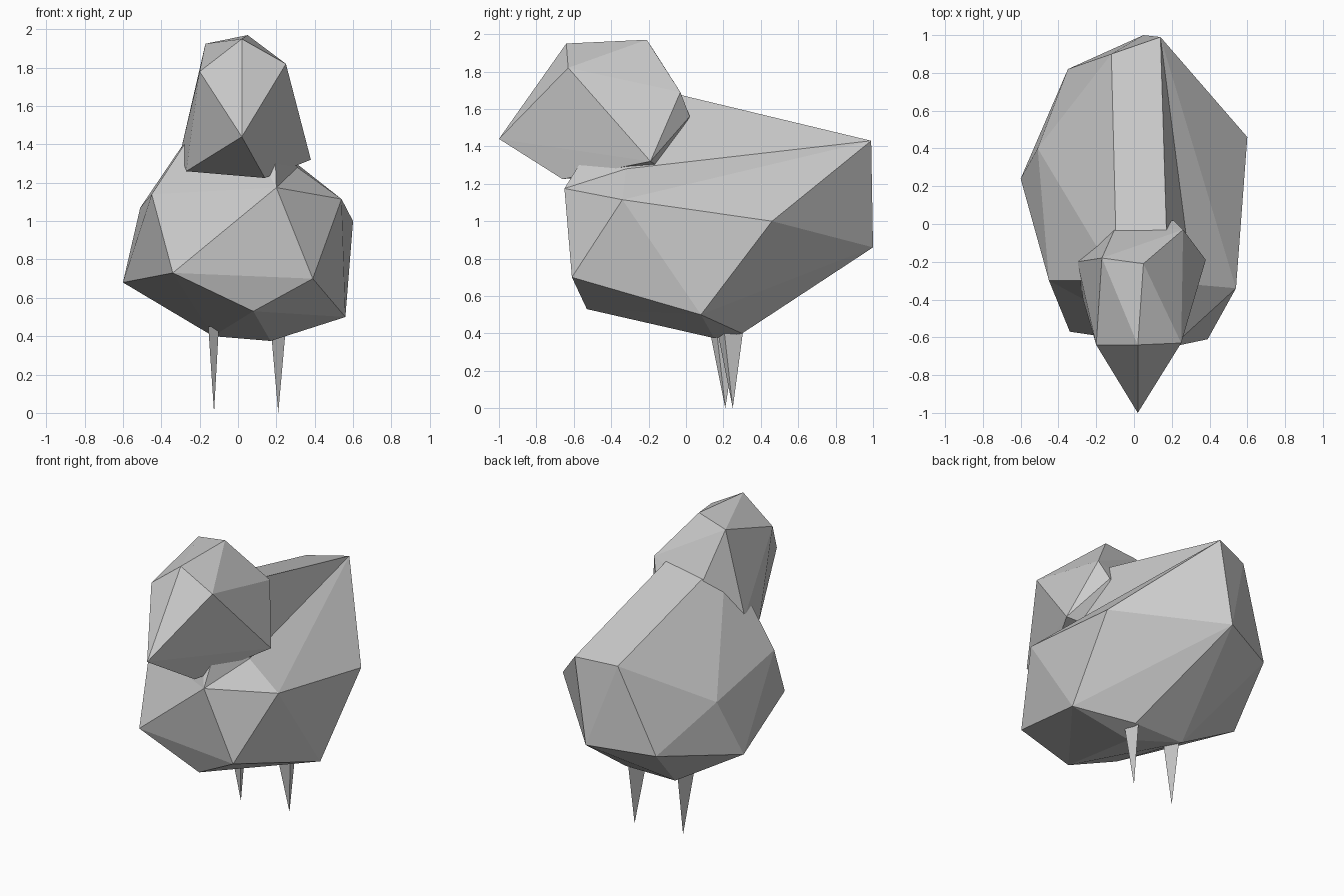
import bpy
import bmesh

# Remove the default cube
default_cube = bpy.data.objects.get("Cube")
if default_cube:
    bpy.data.objects.remove(default_cube, do_unlink=True)

# One plain grey for the whole bird
grey = bpy.data.materials.new("light_grey")
grey.use_nodes = True
colour = (0.6, 0.6, 0.6, 1)
grey.diffuse_color = colour
grey.node_tree.nodes["Principled BSDF"].inputs["Base Color"].default_value = colour


def faceted_part(name, corners):
    """Make a flat-shaded faceted solid wrapped around named corner points."""
    mesh_builder = bmesh.new()
    for corner in corners:
        mesh_builder.verts.new(corner)
    result = bmesh.ops.convex_hull(mesh_builder, input=mesh_builder.verts[:])
    leftovers = set(result["geom_interior"]) | set(result["geom_unused"])
    loose = [item for item in leftovers if isinstance(item, bmesh.types.BMVert)]
    bmesh.ops.delete(mesh_builder, geom=loose, context="VERTS")
    bmesh.ops.recalc_face_normals(mesh_builder, faces=mesh_builder.faces[:])
    mesh = bpy.data.meshes.new(name)
    mesh_builder.to_mesh(mesh)
    mesh_builder.free()
    mesh.materials.append(grey)
    part = bpy.data.objects.new(name, mesh)
    bpy.context.scene.collection.objects.link(part)
    return part


# Corners where the raised back meets the lower body
shared = dict(
    right_shoulder=(-.45, -.3, 1.14),
    right_hip=(-.51, .4, 1.07),
    tail_right=(-.12, .9, 1.4),
    tail_left=(.14, .99, 1.43),
    breast_top=(.2, -.65, 1.175),
    neck_left=(.31, -.32, 1.28),
)

# Lower body, wide in the middle and tapering to the belly
lower_body = dict(
    right_flank=(-.6, .24, .68),
    right_breast=(-.34, -.57, .73),
    left_breast=(.39, -.61, .7),
    left_shoulder=(.54, -.34, 1.115),
    left_hip=(.6, .46, 1),
    left_flank=(.56, .08, .5),
    breast_bottom=(.08, -.53, .53),
    belly_front=(.17, .15, .375),
    belly_right=(-.13, .3, .4),
    belly_left=(.24, .3, .4),
    rump_left=(.05, 1, .86),
    rump_right=(-.35, .82, .82),
)

# Raised ridge of the back, running forward under the head
back_ridge = dict(
    ridge_right=(-.09, -.3, 1.69),
    ridge_left=(.18, -.3, 1.74),
)

# Head, drawn out to a pointed beak
head = dict(
    crown_left=(.05, -.21, 1.97),
    crown_right=(-.17, -.18, 1.925),
    brow_middle=(.02, -.64, 1.95),
    brow_left=(.25, -.63, 1.82),
    brow_right=(-.2, -.64, 1.78),
    beak_tip=(.02, -1, 1.44),
    chin=(.14, -.66, 1.225),
    left_cheek=(.38, -.19, 1.32),
    right_cheek=(-.3, -.2, 1.36),
    right_jaw=(-.27, -.4, 1.26),
    nape_left=(.26, -.03, 1.69),
    nape_middle=(.21, .02, 1.56),
    nape_right=(-.09, 0, 1.55),
    nape_bottom=(.15, -.13, 1.28),
)

# Thin three-sided legs, each ending in a point
left_leg = dict(
    front=(.17, .16, .45),
    side=(.25, .2, .45),
    back=(.22, .31, .45),
    tip=(.21, .25, 0),
)
right_leg = dict(
    front=(-.155, .12, .45),
    side=(-.1, .16, .45),
    back=(-.13, .28, .45),
    tip=(-.125, .21, 0),
)

parts = {
    "lower_body": {**shared, **lower_body},
    "raised_back": {**shared, **back_ridge},
    "head": head,
    "left_leg": left_leg,
    "right_leg": right_leg,
}
for part_name, points in parts.items():
    faceted_part(part_name, points.values())
